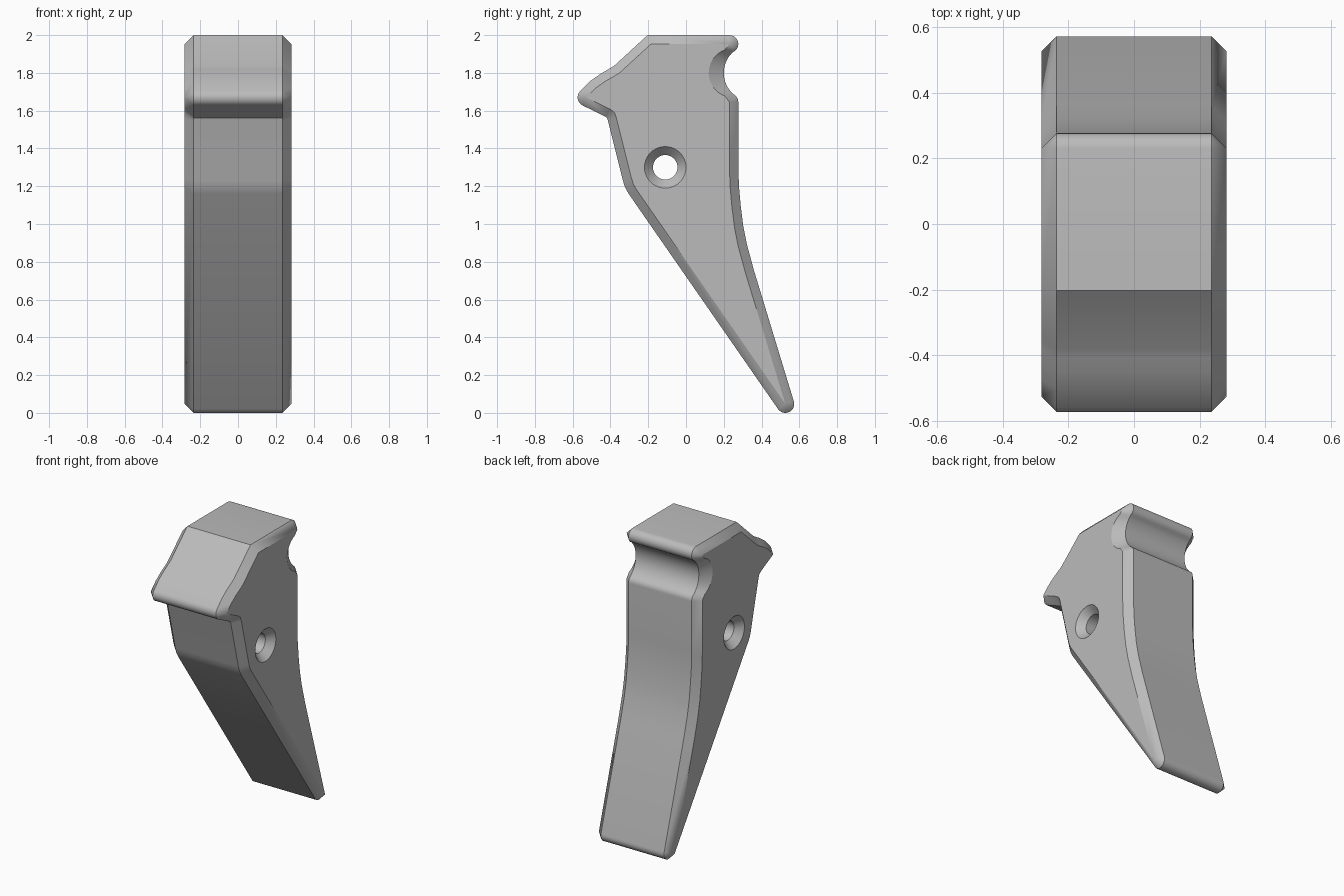
import bpy, bmesh
from math import cos, sin, pi, radians, ceil
from mathutils import Vector

cube = bpy.data.objects.get("Cube")
if cube:
    bpy.data.objects.remove(cube, do_unlink=True)

HALF, BEVEL = 0.283, 0.047


def polar(centre, radius, angle):
    return Vector(centre) + radius * Vector((cos(angle), sin(angle)))


def arc(centre, radius, start, end, count):
    return [polar(centre, radius, radians(start + (end - start) * i / count))
            for i in range(count + 1)]


def offset_corner(before, point, after):
    """Pairs of (outer, side) points: rounded outward, mitred inward."""
    d0, d1 = (point - before).normalized(), (after - point).normalized()
    n0, n1 = Vector((-d0.y, d0.x)), Vector((-d1.y, d1.x))
    turn = n1.angle_signed(n0) if n0.dot(n1) < 0.99999 else 0
    clockwise = d0.x * d1.y - d0.y * d1.x < 0
    if clockwise and abs(turn) > radians(50):
        steps = ceil(abs(turn) / radians(15))
        return [(point + BEVEL * n0.slerp(n1, i / steps), point)
                for i in range(steps + 1)]
    mid = (n0 + n1).normalized()
    return [(point + mid * BEVEL / mid.dot(n0), point)]


# Side outline (y, z), clockwise from the nose
front_top = [(-.527, 1.67), (-.475, 1.722), (-.425, 1.757), (-.385, 1.78),
             (-.352, 1.80), (-.185, 1.953)]
notch_top, notch_bottom = Vector((.23, 1.953)), Vector((.23, 1.645))
back_and_front = [(.23, 1.29), (.234, 1.19), (.243, 1.09), (.257, .98),
                  (.277, .88), (.315, .74), (.526, .047),
                  (-.264, 1.185), (-.279, 1.212), (-.288, 1.24),
                  (-.368, 1.56), (-.378, 1.59), (-.40, 1.607)]
outline = [Vector(p) for p in front_top] + [notch_top, notch_bottom] \
    + [Vector(p) for p in back_and_front]

pairs = []
for i, point in enumerate(outline):
    if point is notch_top:
        # Rounded lips and the scooped groove between them
        pairs += [(p, notch_top) for p in arc(notch_top, BEVEL, 90, -52, 10)]
        floor = arc((.35, 1.80), .15, 128, 232, 16)
        rim = arc((.25, 1.80), .13, 100, 260, 16)
        pairs += list(zip(floor, rim))[1:-1]
        pairs += [(p, notch_bottom) for p in arc(notch_bottom, BEVEL, 52, 0, 5)]
    elif point is not notch_bottom:
        pairs += offset_corner(outline[i - 1], point, outline[(i + 1) % len(outline)])

bm = bmesh.new()


def ring(points, x):
    return [bm.verts.new((x, p.x, p.y)) for p in points]


def bridge(a, b):
    for i in range(len(a)):
        j = (i + 1) % len(a)
        bm.faces.new((a[i], a[j], b[j], b[i]))


# Bevelled body with a countersunk through hole
outer, side = zip(*pairs)
hole = [[polar((-.11, 1.30), r, 2 * pi * i / 40) for i in range(40)] for r in (.11, .065)]
body = [ring(side, -HALF), ring(outer, BEVEL - HALF),
        ring(outer, HALF - BEVEL), ring(side, HALF)]
bore = [ring(hole[0], -HALF), ring(hole[1], BEVEL - HALF),
        ring(hole[1], HALF - BEVEL), ring(hole[0], HALF)]
for rings in (body, bore):
    for a, b in zip(rings, rings[1:]):
        bridge(a, b)
bmesh.ops.remove_doubles(bm, verts=bm.verts[:], dist=0.0005)

# Flat sides around the hole
for sign in (-1, 1):
    rim_edges = [e for e in bm.edges if e.is_boundary
                 and all(abs(v.co.x - sign * HALF) < 1e-4 for v in e.verts)]
    bmesh.ops.triangle_fill(bm, edges=rim_edges, use_beauty=True, normal=(sign, 0, 0))
bmesh.ops.recalc_face_normals(bm, faces=bm.faces[:])

mesh = bpy.data.meshes.new("lever_body")
bm.to_mesh(mesh)
bm.free()
lever = bpy.data.objects.new("lever_body", mesh)
bpy.context.collection.objects.link(lever)

# Plain grey material
grey = bpy.data.materials.new("plain_grey")
grey.use_nodes = True
colour = (0.5, 0.5, 0.5, 1)
grey.diffuse_color = colour
grey.node_tree.nodes["Principled BSDF"].inputs["Base Color"].default_value = colour
mesh.materials.append(grey)

bpy.ops.object.select_all(action='DESELECT')
bpy.context.view_layer.objects.active = lever
lever.select_set(True)
bpy.ops.object.shade_smooth_by_angle(angle=radians(30))
